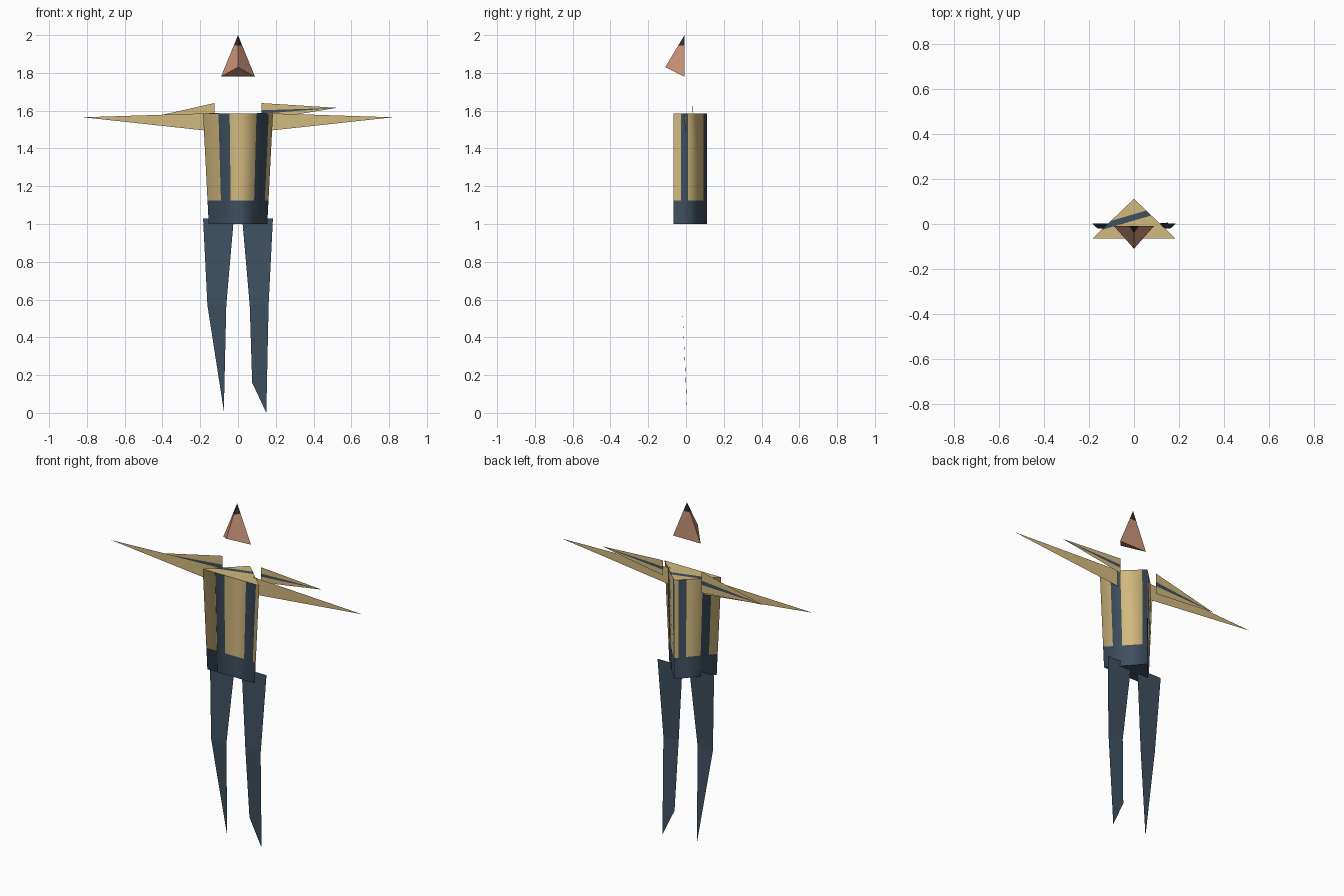
import bpy, bmesh
from mathutils import Vector

if "Cube" in bpy.data.objects:
    bpy.data.objects.remove(bpy.data.objects["Cube"], do_unlink=True)


def make_material(name, rgb):
    mat = bpy.data.materials.new(name)
    mat.use_nodes = True
    colour = (*rgb, 1)
    mat.diffuse_color = colour
    bsdf = mat.node_tree.nodes["Principled BSDF"]
    bsdf.inputs["Base Color"].default_value = colour
    bsdf.inputs["Roughness"].default_value = 0.9
    return mat


GOLD = make_material("gold_cloth", (0.64, 0.48, 0.21))
SLATE = make_material("slate_cloth", (0.05, 0.08, 0.115))
SKIN = make_material("skin", (0.60, 0.30, 0.19))
HAIR = make_material("dark_hair", (0.04, 0.03, 0.026))


def finish(name, bm, mats):
    mesh = bpy.data.meshes.new(name)
    bm.to_mesh(mesh)
    bm.free()
    for mat in mats:
        mesh.materials.append(mat)
    obj = bpy.data.objects.new(name, mesh)
    bpy.context.scene.collection.objects.link(obj)
    return obj


def sheet(name, points, mats, faces=None, slots=None):
    """Flat panel made from a few outline points."""
    bm = bmesh.new()
    verts = [bm.verts.new(p) for p in points]
    for i, f in enumerate(faces or [range(len(points))]):
        face = bm.faces.new([verts[k] for k in f])
        face.material_index = slots[i] if slots else 0
    return finish(name, bm, mats)


def cut(bm, faces, co, no):
    geom = set(faces)
    for f in faces:
        geom.update(f.edges)
        geom.update(f.verts)
    bmesh.ops.bisect_plane(bm, geom=list(geom), plane_co=co, plane_no=no)


# Head: pointed wedge with a dark tip of hair
bm = bmesh.new()
left, right, nose, crown = [bm.verts.new(p) for p in (
    (0.09, -0.008, 1.78), (-0.09, -0.008, 1.78), (0, -0.11, 1.83), (0, -0.008, 2))]
for tri in ((left, right, crown), (right, nose, crown), (nose, left, crown), (left, nose, right)):
    bm.faces.new(tri)
bmesh.ops.recalc_face_normals(bm, faces=bm.faces[:])
cut(bm, bm.faces[:], (0, 0, 1.945), (0, 0, 1))
for f in bm.faces:
    f.material_index = int(f.calc_center_median().z > 1.945)
finish("head", bm, [SKIN, HAIR])

# Torso: tapered three-sided prism with vertical stripes and a dark hem
FRONT, BACK = -0.065, 0.112
BOTTOM, HEM, TOP = 1.0, 1.125, 1.585
corners = [Vector((-1, FRONT)), Vector((1, FRONT)), Vector((0, BACK))]
# Split fractions on each side, and whether the first strip is dark
sides = [([0, 0.22, 0.38, 0.765, 0.94], 0),
         ([0, 0.22, 0.43, 0.89], 0),
         ([0, 0.1, 0.27, 0.61, 0.8], 0)]
ring, dark = [], []
for i, (splits, first) in enumerate(sides):
    for k, t in enumerate(splits):
        ring.append(corners[i].lerp(corners[(i + 1) % 3], t))
        dark.append((k + first) % 2)


def half_width(z):
    return 0.155 + 0.03 * (z - BOTTOM) / (TOP - BOTTOM)


bm = bmesh.new()
levels = [[bm.verts.new((p.x * half_width(z), p.y, z)) for p in ring]
          for z in (BOTTOM, HEM, TOP)]
n = len(ring)
for row in range(2):
    lower, upper = levels[row], levels[row + 1]
    for i in range(n):
        j = (i + 1) % n
        face = bm.faces.new((lower[i], lower[j], upper[j], upper[i]))
        face.material_index = dark[i] if row else 1
bm.faces.new(levels[0][::-1]).material_index = 1
cap = bm.faces.new(levels[2])
bm.normal_update()
# Slanted dark band across the shoulders
slant = Vector((-0.28, 0.96, 0))
for d in (0.015, 0.042):
    top_faces = [f for f in bm.faces if f.normal.z > 0.9]
    cut(bm, top_faces, slant * d + Vector((0, 0, TOP)), slant)
bm.normal_update()
for f in bm.faces:
    if f.normal.z > 0.9:
        f.material_index = int(0.015 < f.calc_center_median().dot(slant) < 0.042)
torso = finish("torso", bm, [GOLD, SLATE])

# Rounded shading around the torso, flat shading on its ends
mesh = torso.data
normals = [Vector((0, 0, 1))] * len(mesh.loops)
for poly in mesh.polygons:
    poly.use_smooth = True
    for li in poly.loop_indices:
        co = mesh.vertices[mesh.loops[li].vertex_index].co
        if abs(poly.normal.z) > 0.9:
            normals[li] = poly.normal.copy()
        else:
            ny = -0.37 + 1.37 * (co.y - FRONT) / (BACK - FRONT)
            normals[li] = Vector((0.93 * co.x / half_width(co.z), ny, 0)).normalized()
mesh.normals_split_custom_set(normals)

# Arms: long flat spikes
for side, s in (("left", 1), ("right", -1)):
    sheet(side + "_arm", [(s * 0.1, 0, 1.588), (s * 0.1, 0, 1.487), (s * 0.82, -0.012, 1.565)], [GOLD])


# Sleeve flaps: flat spikes behind the arms with a dark streak
def sleeve(name, s, low, tip_z):
    high = 1.64
    inner = [(s * 0.125, 0.035, high + (low - high) * t) for t in (0, 0.42, 0.62, 1)]
    sheet(name, inner + [(s * 0.525, 0.032, tip_z)], [GOLD, SLATE],
          [(0, 1, 4), (1, 2, 4), (2, 3, 4)], [0, 1, 0])


sleeve("left_sleeve", 1, 1.55, 1.615)
sleeve("right_sleeve", -1, 1.515, 1.55)

# Legs: flat tapering panels bent at the knee
for side, s, ankle in (("left", 1, [(0.075, 0, 0.16), (0.15, 0.006, 0)]),
                       ("right", -1, [(0.075, 0.006, 0.01)])):
    pts = [(0.185, 0.002, 1.03), (0.022, 0.002, 1.03), (0.062, -0.02, 0.57)]
    pts += ankle + [(0.162, -0.02, 0.57)]
    last = len(pts) - 1
    sheet(side + "_leg", [(s * x, y, z) for x, y, z in pts], [SLATE],
          [(0, 1, 2, last), range(2, last + 1)])
